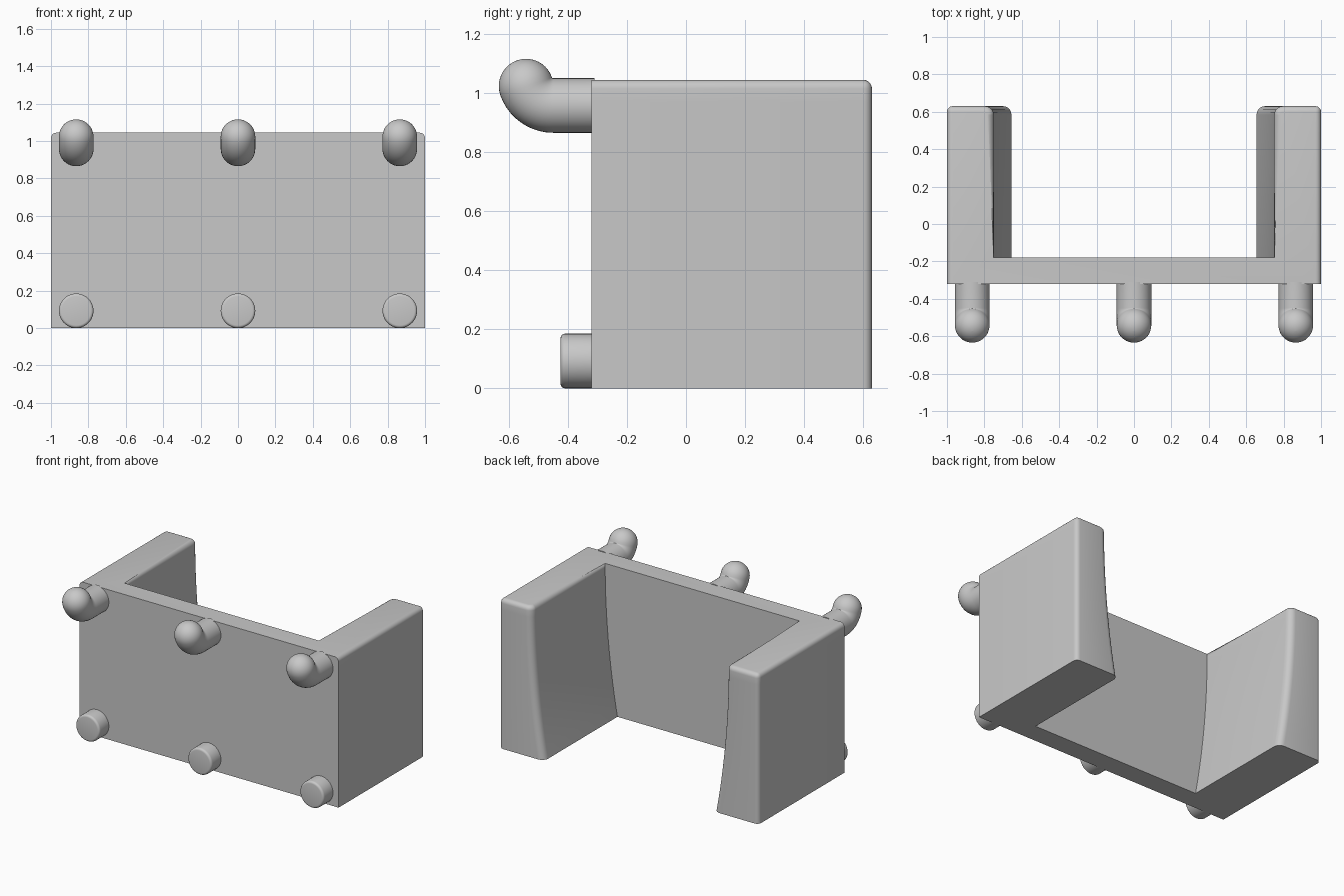
import bpy, bmesh, math
from mathutils import Vector

cube = bpy.data.objects.get("Cube")
if cube:
    bpy.data.objects.remove(cube, do_unlink=True)

FRONT, PLATE_BACK, BACK, TOP = -0.32, -0.18, 0.63, 1.045
SIDES = 40
PEG_R = 0.0925

grey = bpy.data.materials.new("plain grey")
grey.use_nodes = True
colour = (0.58, 0.58, 0.58, 1)
grey.diffuse_color = colour
grey.node_tree.nodes["Principled BSDF"].inputs["Base Color"].default_value = colour


def add_object(name, bm):
    mesh = bpy.data.meshes.new(name)
    bm.to_mesh(mesh)
    bm.free()
    mesh.materials.append(grey)
    obj = bpy.data.objects.new(name, mesh)
    bpy.context.collection.objects.link(obj)
    bpy.ops.object.select_all(action='DESELECT')
    obj.select_set(True)
    bpy.context.view_layer.objects.active = obj
    bpy.ops.object.shade_smooth_by_angle(angle=math.radians(32))


def loft(rings):
    """Skin closed rings of points and cap both ends."""
    bm = bmesh.new()
    loops = [[bm.verts.new(p) for p in ring] for ring in rings]
    n = len(loops[0])
    for a, b in zip(loops, loops[1:]):
        for i in range(n):
            j = (i + 1) % n
            bm.faces.new((a[i], a[j], b[j], b[i]))
    bm.faces.new(loops[0][::-1])
    bm.faces.new(loops[-1])
    bmesh.ops.recalc_face_normals(bm, faces=bm.faces[:])
    return bm


def round_edges(bm, rule, radius):
    edges = [e for e in bm.edges if rule(e.verts[0].co, e.verts[1].co)]
    bmesh.ops.bevel(bm, geom=edges, offset=radius, offset_type='OFFSET', segments=5,
                    profile=0.5, affect='EDGES', clamp_overlap=False)


# Body: U-shaped plan lofted upwards, inner arm faces flaring towards the bottom
def plan(z):
    inner = 0.75 - 0.095 * (1 - z / TOP) ** 2
    half = [(1, FRONT), (1, BACK), (inner, BACK), (inner, PLATE_BACK)]
    outline = half + [(-x, y) for x, y in reversed(half)]
    return [(x, y, z) for x, y in outline]


def inner_back_edge(a, b):
    return (min(a.y, b.y) > BACK - 1e-4 and abs(a.z - b.z) > 1e-3
            and max(abs(a.x), abs(b.x)) < 0.9)


def arm_rim_edge(a, b):
    outer = min(abs(a.x), abs(b.x)) > 0.999
    if min(a.z, b.z) > TOP - 1e-4:
        return (a + b).y / 2 > PLATE_BACK + 0.01 or (outer and a.x * b.x > 0)
    return outer and min(a.y, b.y) > BACK - 1e-4 and abs(a.z - b.z) > 1e-3


body = loft([plan(TOP * i / 14) for i in range(15)])
round_edges(body, inner_back_edge, 0.046)
round_edges(body, arm_rim_edge, 0.03)
add_object("holder_body", body)


# Round peg swept along (y, z, tilt, radius) stations
def peg(name, x, stations):
    rings = []
    for y, z, tilt, r in stations:
        up = Vector((0, math.sin(tilt), math.cos(tilt)))
        across = Vector((1, 0, 0))
        centre = Vector((x, y, z))
        rings.append([centre + r * (math.cos(a) * across + math.sin(a) * up)
                      for a in (math.tau * i / SIDES for i in range(SIDES))])
    add_object(name, loft(rings))


# Upper hook: straight neck, elbow, round tip
bend, end, neck_z = 0.097, math.radians(71), 0.958
hook = [(FRONT + 0.01, neck_z, 0, PEG_R)]
for i in range(11):
    a = end * i / 10
    hook.append((-0.45 - bend * math.sin(a), neck_z + bend * (1 - math.cos(a)), a, PEG_R))
tip_y, tip_z = hook[-1][:2]
for i in range(1, 11):
    a = math.radians(8.9 * i)
    d = PEG_R * math.sin(a)
    hook.append((tip_y - d * math.cos(end), tip_z + d * math.sin(end), end, PEG_R * math.cos(a)))

# Lower stud: short cylinder with a softened rim
rim = 0.015
stud = [(FRONT + 0.01, PEG_R, 0, PEG_R)]
for i in range(5):
    a = math.pi / 2 * i / 4
    stud.append((-0.41 - rim * math.sin(a), PEG_R, 0, PEG_R - rim * (1 - math.cos(a))))

for label, x in (("left", 0.865), ("middle", 0), ("right", -0.865)):
    peg(label + "_hook", x, hook)
    peg(label + "_stud", x, stud)
